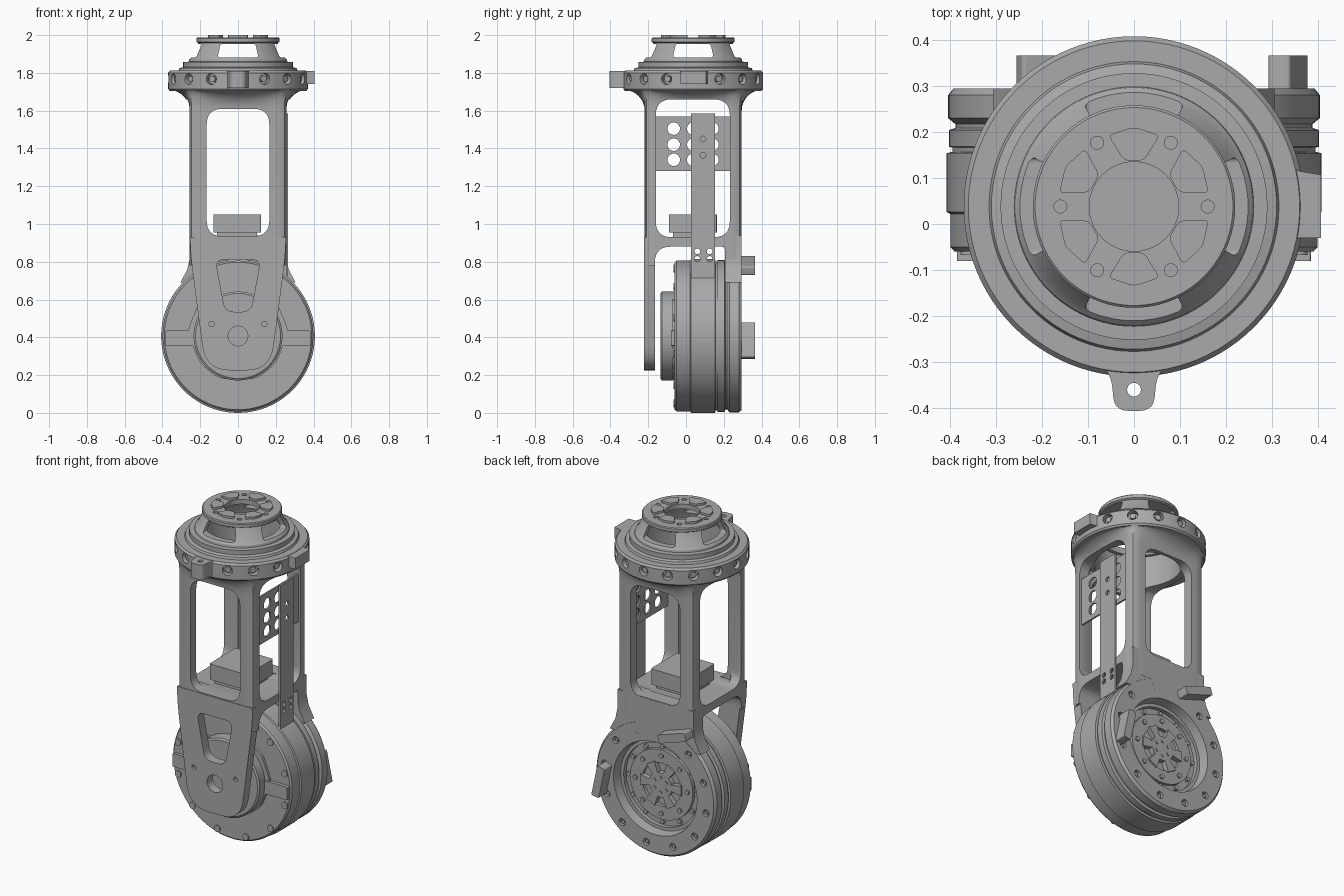
import bpy, bmesh, math
from mathutils import Vector, Matrix

default_cube = bpy.data.objects.get("Cube")
if default_cube:
    bpy.data.objects.remove(default_cube, do_unlink=True)

metal = bpy.data.materials.new("satin_grey_metal")
metal.use_nodes = True
grey = (0.4, 0.4, 0.4, 1)
metal.diffuse_color = grey
metal.node_tree.nodes["Principled BSDF"].inputs["Base Color"].default_value = grey

MID_Y = 0.038      # vertical axis of the column
HUB_Z = 0.407      # height of the horizontal motor axis
HALF = 0.257       # half width of the column
RING_R = 0.37


def finish(name, bm):
    """Turn a bmesh into a linked object with outward normals."""
    bmesh.ops.remove_doubles(bm, verts=bm.verts, dist=0.00001)
    bmesh.ops.recalc_face_normals(bm, faces=bm.faces)
    mesh = bpy.data.meshes.new(name)
    bm.to_mesh(mesh)
    bm.free()
    mesh.materials.append(metal)
    obj = bpy.data.objects.new(name, mesh)
    bpy.context.collection.objects.link(obj)
    return obj


def loft(name, rings, caps=True, closed=False):
    """Skin a list of equally long point loops."""
    bm = bmesh.new()
    loops = [[bm.verts.new(p) for p in ring] for ring in rings]
    pairs = list(zip(loops, loops[1:]))
    if closed:
        pairs.append((loops[-1], loops[0]))
    for a, b in pairs:
        for i in range(len(a)):
            bm.faces.new((a[i - 1], a[i], b[i], b[i - 1]))
    if caps:
        bm.faces.new(loops[0])
        bm.faces.new(loops[-1])
    return finish(name, bm)


def prism(name, axis, outline, start, end):
    """Extrude a flat outline along x, y or z."""
    place = {"x": lambda u, v, d: (d, u, v),
             "y": lambda u, v, d: (u, d, v),
             "z": lambda u, v, d: (u, v, d)}[axis]
    return loft(name, [[place(u, v, d) for u, v in outline] for d in (start, end)])


def rounded(points, radius, steps=7):
    """Round the corners of a polygon; radius may be one value or one per corner."""
    radii = radius if isinstance(radius, list) else [radius] * len(points)
    out = []
    for i, p in enumerate(points):
        p = Vector(p)
        before = Vector(points[i - 1])
        after = Vector(points[(i + 1) % len(points)])
        if not radii[i]:
            out.append(p)
            continue
        a = p + (before - p).normalized() * radii[i]
        b = p + (after - p).normalized() * radii[i]
        for k in range(steps + 1):
            t = k / steps
            out.append(a.lerp(p, t).lerp(p.lerp(b, t), t))
    return out


def rect(u0, u1, v0, v1):
    return [(u0, v0), (u1, v0), (u1, v1), (u0, v1)]


def mirrored(right_side):
    """Complete a symmetric outline from its right half, listed top to bottom."""
    return right_side + [(-u, v) for u, v in reversed(right_side)]


def lathe(name, profile, axis, closed=False, segments=96):
    rings = []
    for r, h in profile:
        turn = [math.tau * i / segments for i in range(segments)]
        if axis == "z":
            rings.append([(r * math.cos(a), MID_Y + r * math.sin(a), h) for a in turn])
        else:
            rings.append([(r * math.cos(a), h, HUB_Z + r * math.sin(a)) for a in turn])
    return loft(name, rings, caps=False, closed=closed)


def rod(name, centre, radius, length, direction, segments=24):
    bm = bmesh.new()
    turn = Vector(direction).to_track_quat("Z", "Y").to_matrix().to_4x4()
    bmesh.ops.create_cone(bm, cap_ends=True, segments=segments, radius1=radius, radius2=radius,
                          depth=length, matrix=Matrix.Translation(centre) @ turn)
    return finish(name, bm)


def cut(cutter, *targets):
    """Subtract a cutter from each target, then discard it."""
    for obj in targets:
        mod = obj.modifiers.new("cut", "BOOLEAN")
        mod.operation, mod.solver, mod.object = "DIFFERENCE", "EXACT", cutter
        graph = bpy.context.evaluated_depsgraph_get()
        mesh = bpy.data.meshes.new_from_object(obj.evaluated_get(graph))
        obj.modifiers.clear()
        obj.data = mesh
    bpy.data.objects.remove(cutter, do_unlink=True)


def on_hub(angle, radius, y):
    a = math.radians(angle)
    return (radius * math.cos(a), y, HUB_Z + radius * math.sin(a))


# Column: rounded square section flaring out into a circle below the ring
def column_section(z, blend):
    ring = []
    for i in range(96):
        a = math.tau * i / 96
        c, s = math.cos(a), math.sin(a)
        square = HALF / (abs(c) ** 16 + abs(s) ** 16) ** (1 / 16)
        r = square + (RING_R - 0.004 - square) * blend
        ring.append((r * c, MID_Y + r * s, z))
    return ring


sections = [column_section(0.78, 0)]
for k in range(9):
    a = math.pi / 2 * k / 8
    sections.append(column_section(1.6 + 0.11 * math.sin(a), 1 - math.cos(a)))
column = loft("column_frame", sections)
cut(prism("cavity", "z", rounded(rect(-0.2, 0.2, -0.163, 0.236), 0.03), 0.94, 1.65), column)
cut(rod("bore", (0, MID_Y, 1.7), 0.24, 0.2, (0, 0, 1), 64), column)
cut(prism("front_window", "y", rounded(rect(-0.166, 0.166, 0.935, 1.61), 0.085), -1, 1), column)
cut(prism("side_window", "x", rounded(rect(-0.16, 0.232, 0.93, 1.66), 0.085), -1, 1), column)
cut(prism("arch", "x", rounded(rect(-0.165, 0.206, 0.2, 0.88), [0, 0, 0.02, 0.085]), -1, 1), column)

# Front arm, tapering down to the pivot
arm_shape = mirrored([(0.254, 0.93), (0.25, 0.82), (0.172, 0.225)])
front_arm = prism("front_arm", "y", rounded(arm_shape, [0, 0.08, 0.13, 0.13, 0.08, 0]), -0.222, -0.165)
slot = rounded(mirrored([(0.12, 0.812), (0.068, 0.535)]), 0.05)
cut(prism("arm_slot", "y", slot, -0.3, -0.1), front_arm, column)
cut(rod("pivot_hole", (0, -0.2, HUB_Z), 0.052, 0.2, (0, 1, 0), 48), front_arm)
for side in (-1, 1):
    cut(rod("pin_hole", (side * 0.14, -0.22, 0.47), 0.014, 0.03, (0, 1, 0)), front_arm)

# Back neck joining the column to the motor housing
neck = mirrored([(0.255, 0.94), (0.255, 0.82), (0.268, 0.76), (0.305, 0.69)])
prism("back_neck", "y", neck, 0.206, 0.294)

# Motor: stacked drum with a front hub and a recessed back
drum = [(0, -0.135), (0.225, -0.135), (0.235, -0.128), (0.235, -0.06), (0.39, -0.06), (0.399, -0.05),
        (0.399, 0.022), (HUB_Z, 0.026), (HUB_Z, 0.154), (0.395, 0.157), (0.395, 0.166), (0.402, 0.168),
        (0.402, 0.204), (0.388, 0.209), (0.388, 0.217), (0.404, 0.23), (0.404, 0.28), (0.392, 0.295),
        (0.28, 0.295), (0.27, 0.24), (0.25, 0.24), (0.25, 0.215), (0.21, 0.215), (0.21, 0.235),
        (0.13, 0.235), (0.13, 0.215), (0.075, 0.215), (0.075, 0.245), (0, 0.245)]
motor = lathe("motor_drum", drum, "y")
for i in range(12):
    cut(rod("bolt_hole", on_hub(i * 30 + 10, 0.345, 0.295), 0.021, 0.04, (0, 1, 0)), motor)
    rod("back_bolt", on_hub(i * 30 + 10, 0.345, 0.277), 0.012, 0.02, (0, 1, 0), 6)
    rod("front_bolt", on_hub(i * 30 + 15, 0.37, -0.06), 0.02, 0.014, (0, 1, 0))
    rod("inner_bolt", on_hub(i * 30, 0.228, 0.222), 0.013, 0.016, (0, 1, 0), 12)
for i in range(8):
    rod("rotor_bolt", on_hub(i * 45, 0.175, 0.237), 0.014, 0.014, (0, 1, 0), 12)
for i in range(6):
    lug = [on_hub(i * 60 + da, r, 0) for da, r in ((-15, 0.07), (-13, 0.14), (13, 0.14), (15, 0.07))]
    prism("rotor_lug", "y", [(p[0], p[2]) for p in lug], 0.21, 0.245)
    rod("hub_pin", on_hub(i * 60 + 30, 0.045, 0.246), 0.01, 0.008, (0, 1, 0), 12)

# Front cover plate with side clamps
cover = mirrored([(0.2, 0.6), (0.27, 0.43), (0.2, 0.26), (0.1, 0.18)])
prism("front_cover", "y", rounded(cover, 0.04), -0.075, -0.055)
for side in (-1, 1):
    clamp = [(side * u, v) for u, v in rect(0.23, 0.385, 0.355, 0.435)]
    prism("side_clamp", "y", rounded(clamp, 0.008), -0.08, -0.05)

# Cable connectors standing out of the motor back
for x, z, angle in ((0.335, 0.383, 102), (-0.16, 0.78, 162)):
    along = Vector((math.cos(math.radians(angle)), math.sin(math.radians(angle))))
    across = Vector((-along.y, along.x))
    shape = [Vector((x, z)) + along * u + across * v for u, v in rect(-0.095, 0.095, -0.025, 0.025)]
    prism("cable_connector", "y", rounded(shape, 0.01), 0.285, 0.366)

# Mounting ring with radial bolts and two tabs
ring = lathe("mounting_ring", [
    (0.24, 1.7), (0.362, 1.705), (RING_R, 1.715), (RING_R, 1.8), (0.36, 1.812), (0.315, 1.812),
    (0.31, 1.825), (0.29, 1.83), (0.29, 1.858), (0.24, 1.86)], "z", closed=True)
for i in range(16):
    a = math.tau * i / 16
    out = Vector((math.cos(a), math.sin(a), 0))
    if i in (0, 12):
        continue
    axis = Vector((0, MID_Y, 1.768))
    cut(rod("ring_hole", axis + out * RING_R, 0.029, 0.07, out), ring)
    rod("ring_bolt", axis + out * 0.342, 0.017, 0.03, out, 12)
tab_shape = mirrored([(0.1, -0.28), (0.05, -0.325), (0.042, -0.406)])
front_tab = prism("front_tab", "z", rounded(tab_shape, [0, 0.03, 0.03, 0.03, 0.03, 0]), 1.72, 1.81)
cut(rod("tab_hole", (0, -0.36, 1.77), 0.015, 0.2, (0, 0, 1)), front_tab)
side_tab = [(0.3, -0.06), (0.36, -0.03), (0.406, -0.03), (0.406, 0.107), (0.36, 0.115), (0.3, 0.14)]
prism("side_tab", "z", side_tab, 1.742, 1.81)

# Output flange: windowed cone carrying a cap with raised pads
flange = lathe("output_flange", [
    (0.22, 1.85), (0.262, 1.85), (0.258, 1.872), (0.245, 1.885), (0.21, 1.958), (0.22, 1.964),
    (0.22, 1.982), (0.215, 1.987), (0.097, 1.987), (0.097, 1.958), (0.18, 1.955), (0.212, 1.88)],
    "z", closed=True)
window = rounded(mirrored([(0.092, 1.954), (0.108, 1.882)]), 0.014)
cut(prism("cone_window", "y", window, -0.5, 0.5), flange)
cut(prism("cone_window", "x", [(u + MID_Y, v) for u, v in window], -0.5, 0.5), flange)
for i in range(6):
    a = math.radians(i * 60 + 30)
    corners = [(0.1, -0.022), (0.1, 0.022), (0.155, 0.056), (0.173, 0), (0.155, -0.056)]
    pad = [(u * math.cos(a) - v * math.sin(a), MID_Y + u * math.sin(a) + v * math.cos(a))
           for u, v in corners]
    prism("flange_pad", "z", rounded(pad, 0.012), 1.98, 2.0)
    a += math.radians(30)
    spot = (0.16 * math.cos(a), MID_Y + 0.16 * math.sin(a), 1.99)
    cut(rod("flange_hole", spot, 0.014, 0.03, (0, 0, 1)), flange)

# Control box on the column floor
prism("control_box", "z", rounded(rect(-0.13, 0.123, -0.09, 0.163), 0.01), 0.955, 1.05)
prism("box_base", "z", rect(-0.11, 0.1, -0.07, 0.14), 0.93, 0.96)

# Perforated panel and cable strip on the left side
panel = prism("perforated_panel", "x", rect(-0.165, 0.235, 1.28, 1.57), 0.232, 0.242)
for y in (-0.065, 0.038, 0.14):
    for z in (1.34, 1.42, 1.505):
        cut(rod("vent", (0.237, y, z), 0.033, 0.1, (1, 0, 0)), panel)
strip = prism("cable_strip", "x", rect(0.026, 0.154, 0.69, 1.585), 0.255, 0.266)
for y, z in ((0.09, 1.45), (0.09, 1.365), (0.06, 0.815), (0.125, 0.815), (0.06, 0.855), (0.125, 0.855)):
    cut(rod("strip_hole", (0.26, y, z), 0.015, 0.1, (1, 0, 0)), strip)

# Smooth curved surfaces, keep edges crisp
bpy.ops.object.select_all(action="DESELECT")
for obj in bpy.context.collection.objects:
    if obj.type == "MESH":
        obj.select_set(True)
        bpy.context.view_layer.objects.active = obj
bpy.ops.object.shade_smooth_by_angle(angle=math.radians(30))
